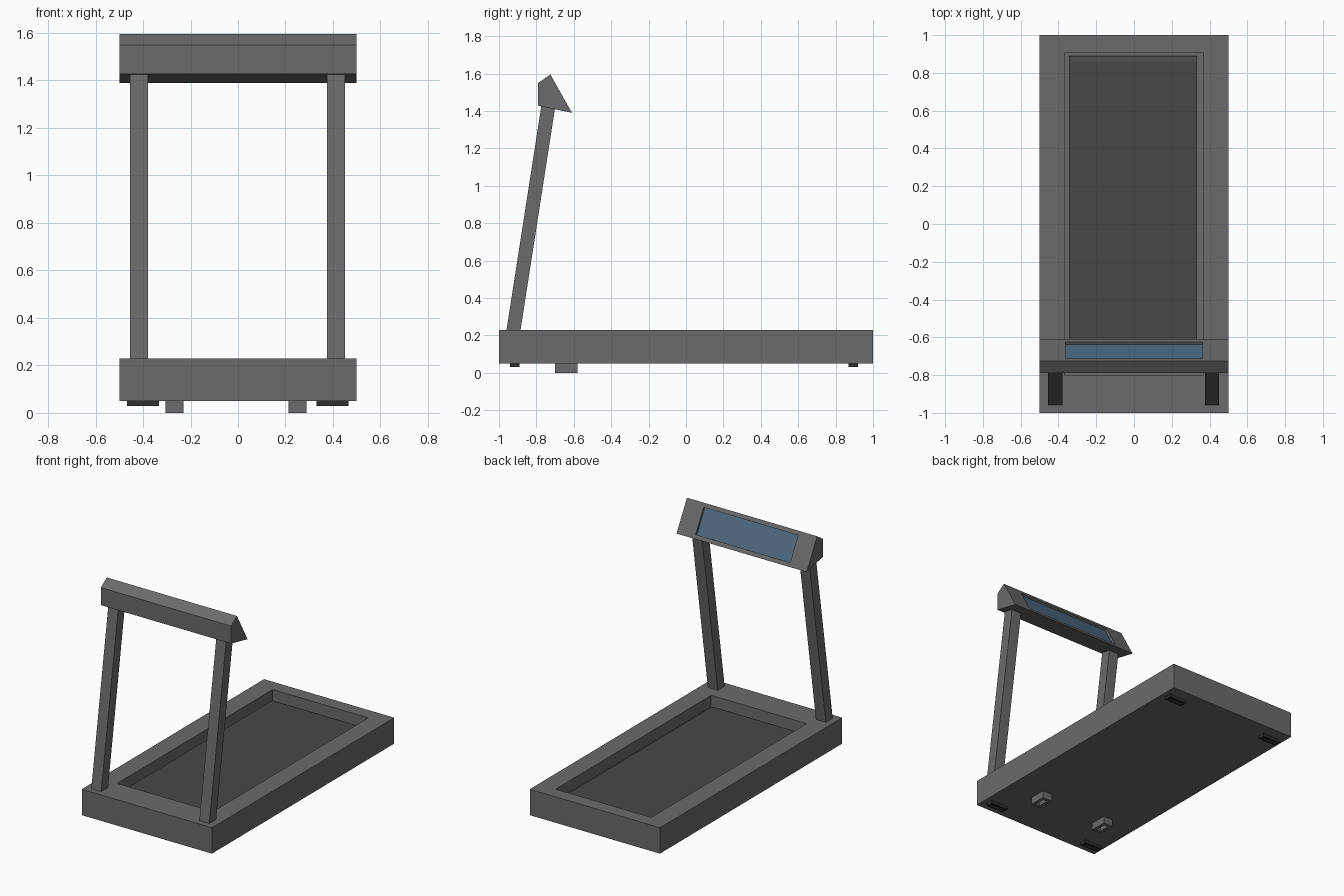
import bpy, bmesh
from mathutils import Vector

if "Cube" in bpy.data.objects:
    bpy.data.objects.remove(bpy.data.objects["Cube"])


def material(name, rgb):
    m = bpy.data.materials.new(name)
    m.diffuse_color = (*rgb, 1)
    m.use_nodes = True
    m.node_tree.nodes["Principled BSDF"].inputs["Base Color"].default_value = m.diffuse_color
    return m


GREY = material("frame grey", (0.145, 0.145, 0.145))
BELT = material("belt charcoal", (0.064, 0.064, 0.064))
RUBBER = material("rubber black", (0.03, 0.03, 0.03))
BLUE = material("screen blue", (0.075, 0.145, 0.22))


def prism(bm, profile, x0, x1):
    """Extrude a (y, z) profile along x."""
    a = [bm.verts.new((x0, y, z)) for y, z in profile]
    b = [bm.verts.new((x1, y, z)) for y, z in profile]
    n = len(profile)
    bm.faces.new(a)
    bm.faces.new(b[::-1])
    for i in range(n):
        bm.faces.new((a[i], b[i], b[(i + 1) % n], a[(i + 1) % n]))
    bmesh.ops.recalc_face_normals(bm, faces=bm.faces)
    bm.normal_update()


def box(bm, x0, x1, y0, y1, z0, z1):
    prism(bm, [(y0, z0), (y1, z0), (y1, z1), (y0, z1)], x0, x1)


def pocket(bm, direction, remap, depth):
    """Sink an opening into the face that looks most along direction."""
    face = max(bm.faces, key=lambda f: f.normal.dot(Vector(direction)))
    normal = face.normal.copy()
    targets = [Vector(remap(v.co)) for v in face.verts]
    sources = [v.co.copy() for v in face.verts]
    bmesh.ops.inset_individual(bm, faces=[face], thickness=0.005)
    for v in face.verts:
        i = min(range(len(sources)), key=lambda k: (sources[k] - v.co).length)
        v.co = targets[i]
    floor = bmesh.ops.extrude_discrete_faces(bm, faces=[face])["faces"][0]
    bmesh.ops.translate(bm, verts=floor.verts, vec=-normal * depth)
    return floor


def finish(bm, name, *mats):
    me = bpy.data.meshes.new(name)
    bm.to_mesh(me)
    bm.free()
    for m in mats:
        me.materials.append(m)
    ob = bpy.data.objects.new(name, me)
    bpy.context.collection.objects.link(ob)
    return ob


# Deck with the belt well
bm = bmesh.new()
box(bm, -0.5, 0.5, -1, 1, 0.05, 0.23)
pocket(bm, (0, 0, 1),
       lambda c: (0.367 if c.x > 0 else -0.367, 0.905 if c.y > 0 else -0.80, c.z), 0.08)
finish(bm, "deck", GREY)

# Running belt with rounded ends
bm = bmesh.new()
box(bm, -0.343, 0.333, -0.785, 0.89, 0.11, 0.175)
ends = [e for e in bm.edges
        if abs(e.verts[0].co.x - e.verts[1].co.x) > 0.5]
bmesh.ops.bevel(bm, geom=ends, offset=0.03, segments=4, profile=0.5, affect='EDGES')
belt = finish(bm, "running_belt", BELT)

# Leaning posts
for side, x0 in (("left", -0.455), ("right", 0.375)):
    bm = bmesh.new()
    prism(bm, [(-0.961, 0.22), (-0.886, 0.22), (-0.698, 1.43), (-0.773, 1.43)], x0, x0 + 0.076)
    finish(bm, side + "_post", GREY)

# Console with a sunken screen on the slope facing the runner
bm = bmesh.new()
top, low = Vector((-0.725, 1.595)), Vector((-0.61, 1.39))
prism(bm, [(-0.79, 1.55), tuple(top), tuple(low), (-0.79, 1.428)], -0.5, 0.5)


def screen_corner(c):
    p = top.lerp(low, 0.12 if c.z > 1.5 else 0.88)
    return (0.363 if c.x > 0 else -0.363, p.x, p.y)


pocket(bm, (0, 0.87, 0.49), screen_corner, 0.016).material_index = 1
finish(bm, "console", GREY, BLUE)


# Hollow feet and wheel blocks under the deck
def foot(name, mat, x0, x1, y0, y1, z0, wall, depth):
    bm = bmesh.new()
    box(bm, x0, x1, y0, y1, z0, 0.052)
    cx, cy = (x0 + x1) / 2, (y0 + y1) / 2
    pocket(bm, (0, 0, -1), lambda c: (c.x + (wall if c.x < cx else -wall),
                                      c.y + (wall if c.y < cy else -wall), c.z), depth)
    finish(bm, name, mat)


for side, xf, xw in (("left", -0.468, -0.305), ("right", 0.33, 0.213)):
    foot(side + "_front_foot", RUBBER, xf, xf + 0.135, -0.94, -0.89, 0.03, 0.012, 0.01)
    foot(side + "_back_foot", RUBBER, xf, xf + 0.135, 0.87, 0.92, 0.03, 0.012, 0.01)
    foot(side + "_wheel_block", GREY, xw, xw + 0.075, -0.70, -0.58, 0.0, 0.022, 0.03)
